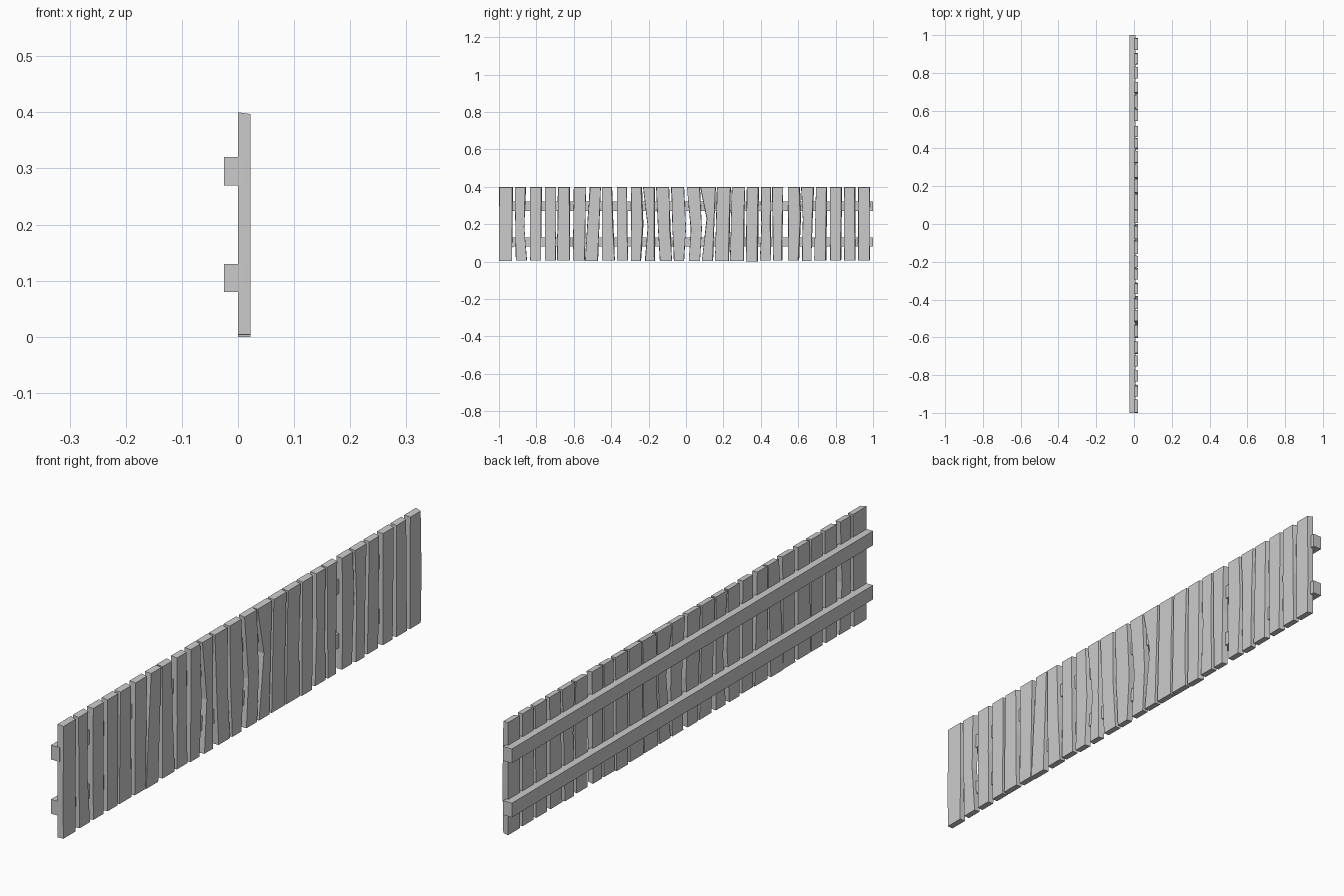
import bpy, bmesh, random

if "Cube" in bpy.data.objects:
    bpy.data.objects.remove(bpy.data.objects["Cube"])
random.seed(4)

# Each board in hundredths of a unit: top left, top right, bottom left, bottom right
BOARDS = [
    (-100, -92.5, -100, -93), (-91.5, -85.5, -91, -85), (-83.5, -77, -83.5, -77.5),
    (-75.5, -69.5, -75.5, -69.5), (-68.5, -62, -69, -62), (-60, -53.5, -60.5, -54),
    (-51.5, -45.5, -54, -47), (-45, -39.5, -45, -38), (-37, -31.5, -37, -31),
    (-29.5, -23.5, -29.5, -24), (-23, -16.5, -22, -16.5), (-16, -9, -14, -7.5),
    (-8, -1, -6.5, -1), (0.5, 7.5, 1.5, 7.5), (7.5, 16, 8.5, 14.5),
    (16.5, 24, 15.5, 23), (24.5, 31.5, 23.5, 31), (32.5, 39, 32, 38.5),
    (40, 45.5, 39.5, 45.5), (46, 52, 46.5, 51.5), (54.5, 61, 54.5, 60.5),
    (61.5, 68.5, 62, 67), (69.5, 75.5, 68.5, 75), (77, 83.5, 77, 83),
    (84.5, 90.5, 84.5, 90.5), (92, 98.5, 92, 98.5),
]
# Offsets of the left and right edge at mid height for crooked boards
BENDS = {1: (0, -1.2), 9: (0, 1), 10: (2, 0), 12: (0, 1), 13: (1.5, 1), 14: (3, 0),
         18: (0.5, 0), 20: (0, 0.7), 21: (0.7, 0)}


def make_object(name, bm):
    bmesh.ops.recalc_face_normals(bm, faces=bm.faces)
    me = bpy.data.meshes.new(name)
    bm.to_mesh(me)
    bm.free()
    ob = bpy.data.objects.new(name, me)
    bpy.context.collection.objects.link(ob)
    return ob


def board(i, tl, tr, bl, br):
    """Board with a kink at mid height and slightly narrower front face."""
    ml, mr = BENDS.get(i, (0, 0))
    z0 = 0 if i == 17 else random.uniform(0.003, 0.007)
    rows = [(bl, br, z0), ((tl + bl) / 2 + ml, (tr + br) / 2 + mr, random.uniform(0.17, 0.23)),
            (tl, tr, 0.4)]
    bm = bmesh.new()
    rings = []
    for l, r, z in rows:
        a, b = random.uniform(0, 0.003), random.uniform(0, 0.006)
        l, r = l / 100, r / 100
        zf = z - 0.003 if z == 0.4 else z
        rings.append([bm.verts.new(p) for p in
                      ((0, l, z), (0.022, l + a, zf), (0.022, r - b, zf), (0, r, z))])
    for lo, hi in zip(rings, rings[1:]):
        for k in range(4):
            n = (k + 1) % 4
            bm.faces.new((lo[k], lo[n], hi[n], hi[k]))
    bm.faces.new(rings[0])
    bm.faces.new(rings[-1])
    make_object(f"board_{i + 1:02d}", bm)


# Upright boards
for i, b in enumerate(BOARDS):
    board(i, *b)

# Two long rails behind the boards
for name, z in (("lower_rail", 0.105), ("upper_rail", 0.295)):
    bm = bmesh.new()
    bmesh.ops.create_cube(bm, size=1)
    bmesh.ops.scale(bm, verts=bm.verts, vec=(0.034, 2, 0.05))
    bmesh.ops.translate(bm, verts=bm.verts, vec=(-0.008, 0, z))
    make_object(name, bm)
